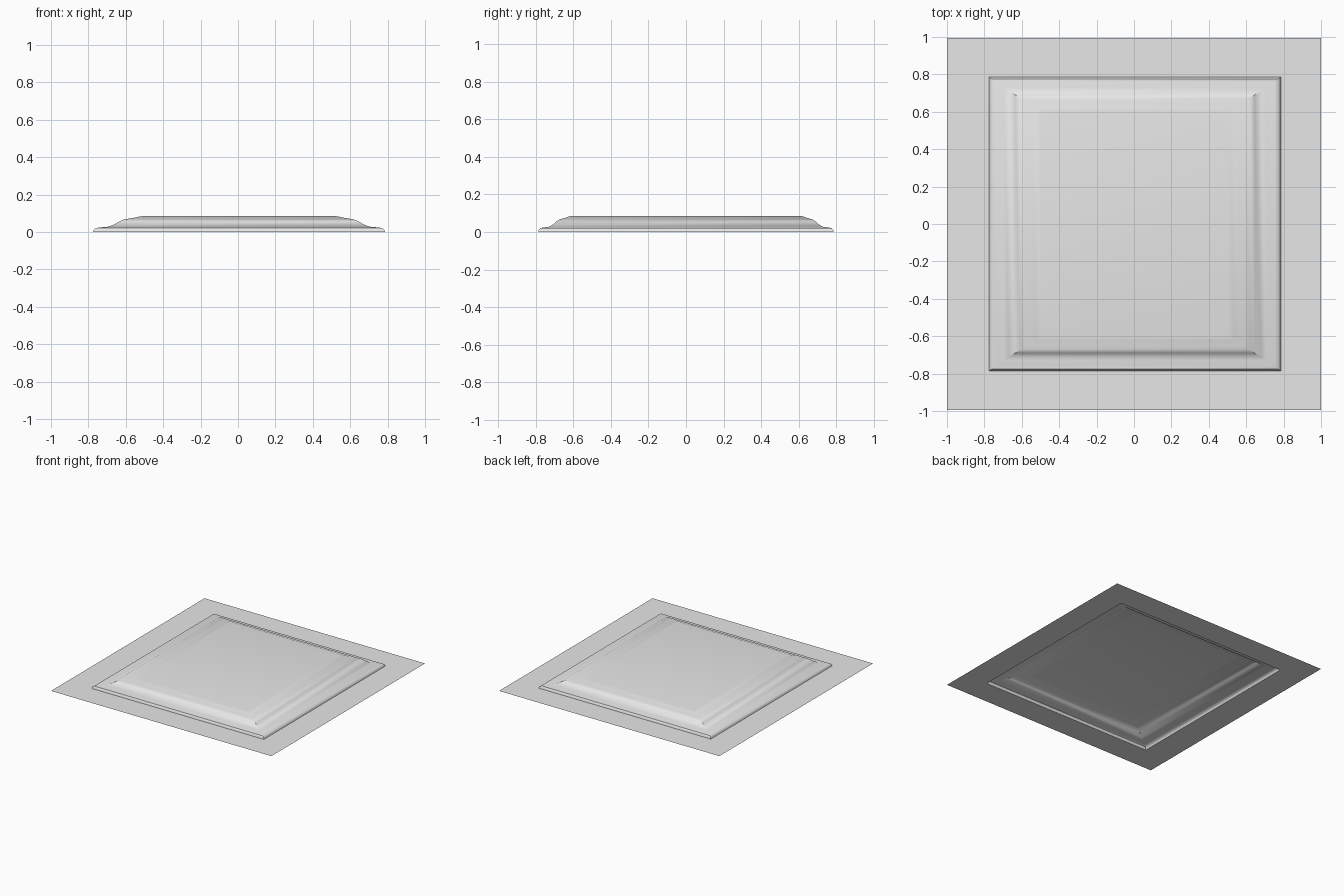
import bpy
import bmesh
import math

cube = bpy.data.objects.get("Cube")
if cube:
    bpy.data.objects.remove(cube, do_unlink=True)

# Single pale grey finish
grey = bpy.data.materials.new("pale_grey")
grey.use_nodes = True
colour = (0.8, 0.8, 0.8, 1)
grey.diffuse_color = colour
grey.node_tree.nodes["Principled BSDF"].inputs["Base Color"].default_value = colour


def stepped_sheet(name, rings, shift, capped):
    """Bridge nested rectangles (half width, half depth, height) with mitred corners."""
    bm = bmesh.new()
    loops = []
    for i, (w, d, z) in enumerate(rings):
        dx = shift[i] if i < len(shift) else shift[-1]
        loops.append([bm.verts.new((sx * w + dx, sy * d, z))
                      for sx, sy in ((-1, -1), (1, -1), (1, 1), (-1, 1))])
    for outer, inner in zip(loops, loops[1:]):
        for k in range(4):
            n = (k + 1) % 4
            bm.faces.new((outer[k], outer[n], inner[n], inner[k]))
    if capped:
        bm.faces.new(loops[-1])
    mesh = bpy.data.meshes.new(name)
    bm.to_mesh(mesh)
    bm.free()
    mesh.materials.append(grey)
    obj = bpy.data.objects.new(name, mesh)
    bpy.context.collection.objects.link(obj)
    bpy.ops.object.select_all(action='DESELECT')
    obj.select_set(True)
    bpy.context.view_layer.objects.active = obj
    bpy.ops.object.shade_smooth_by_angle(angle=math.radians(35))
    return obj


# Flat surround, open in the middle
OFFSET = 0.005
edge = (0.78, 0.786, 0)
stepped_sheet("flat_surround", [(1, 0.995, 0), edge], [0, OFFSET], False)

# Raised panel: rounded lip, ledge, moulded slope, upper bevel and flat field
profile = [
    edge,
    (0.777, 0.784, 0.01),
    (0.767, 0.776, 0.02),
    (0.745, 0.76, 0.024),
    (0.7, 0.728, 0.028),
    (0.675, 0.712, 0.036),
    (0.64, 0.69, 0.056),
    (0.615, 0.672, 0.067),
    (0.585, 0.655, 0.072),
    (0.56, 0.64, 0.076),
    (0.53, 0.622, 0.083),
    (0.5, 0.605, 0.086),
]
stepped_sheet("raised_panel", profile, [OFFSET], True)
